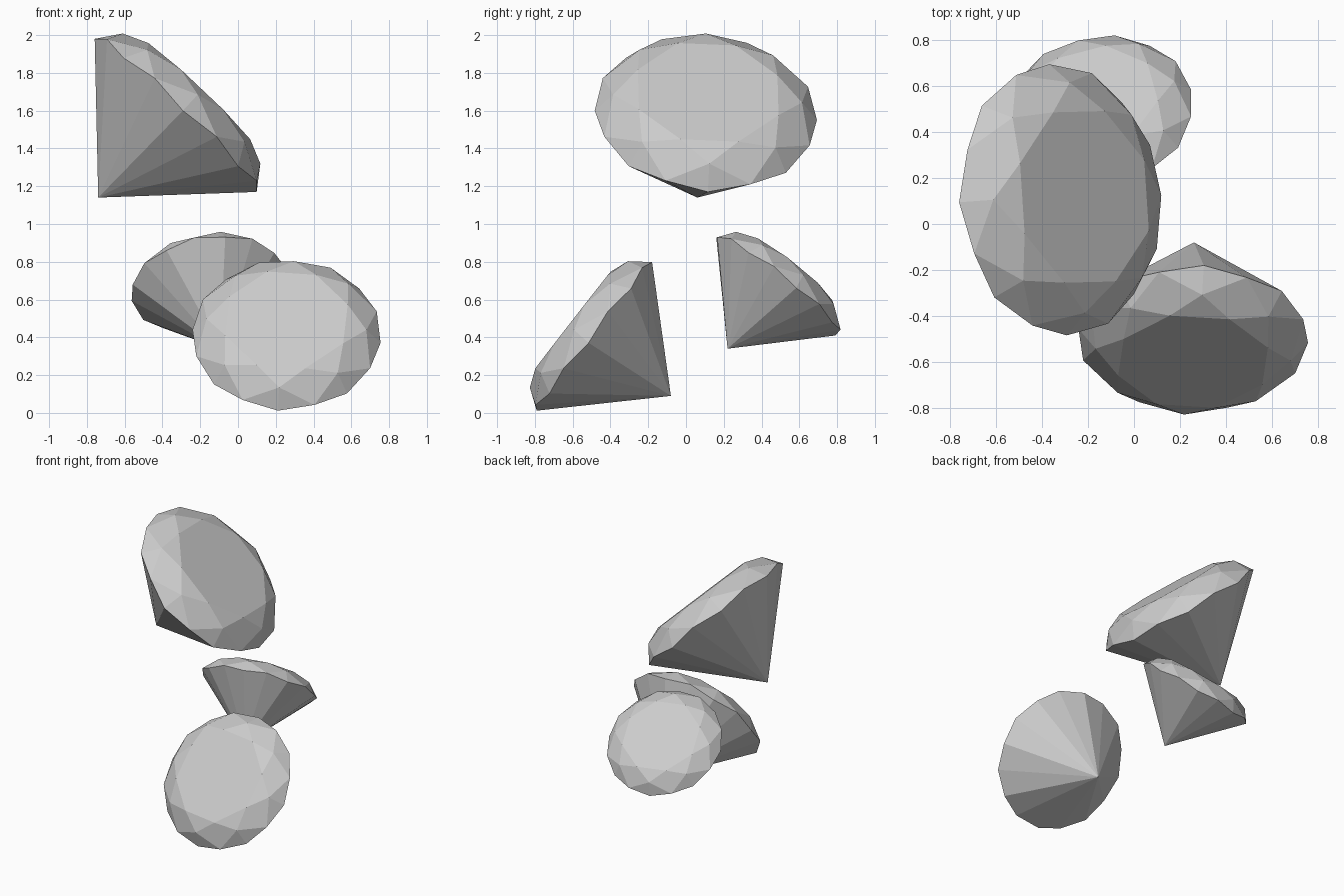
import bpy, bmesh
from math import cos, sin, radians
from mathutils import Vector, Matrix

if "Cube" in bpy.data.objects:
    bpy.data.objects.remove(bpy.data.objects["Cube"])


def ring(bm, count, start, radius, height):
    """Evenly spaced ring of vertices; start and step in degrees."""
    step = 360 / count
    return [bm.verts.new((radius * cos(radians(start + i * step)),
                          radius * sin(radians(start + i * step)), height))
            for i in range(count)]


def brilliant(name, centre, culet, radius, spin):
    """Round brilliant-cut gem; centre is the girdle centre, culet the tip."""
    centre, culet = Vector(centre), Vector(culet)
    axis = centre - culet
    bm = bmesh.new()
    table = ring(bm, 8, 0, 0.68, 0.285)
    mids = ring(bm, 8, 22.5, 0.85, 0.208)
    corners = ring(bm, 8, 0, 1.0, 0.045)
    lows = ring(bm, 8, 22.5, 1.0, 0.0)
    tip = bm.verts.new((0, 0, -axis.length / radius))

    bm.faces.new(table)
    for i in range(8):
        j = (i + 1) % 8
        # star, kite and the two upper girdle facets
        bm.faces.new((table[j], table[i], mids[i]))
        bm.faces.new((table[i], mids[i - 1], corners[i], mids[i]))
        bm.faces.new((mids[i], corners[i], lows[i]))
        bm.faces.new((mids[i], lows[i], corners[j]))
        # pavilion facets
        bm.faces.new((corners[i], tip, lows[i]))
        bm.faces.new((lows[i], tip, corners[j]))
    bmesh.ops.recalc_face_normals(bm, faces=bm.faces)

    mesh = bpy.data.meshes.new(name)
    bm.to_mesh(mesh)
    bm.free()
    gem = bpy.data.objects.new(name, mesh)
    bpy.context.collection.objects.link(gem)

    # Orient: local z along the axis, local y as upward as possible
    n = axis.normalized()
    v = (Vector((0, 0, 1)) - n * n.z).normalized()
    u = v.cross(n)
    frame = Matrix((u, v, n)).transposed().to_4x4()
    gem.matrix_world = (Matrix.Translation(centre) @ frame
                        @ Matrix.Rotation(radians(spin), 4, 'Z')
                        @ Matrix.Scale(radius, 4))
    return gem


# Large upper gem, medium front gem, small rear gem
brilliant("large_gem", (-0.33, 0.105, 1.575), (-0.74, 0.06, 1.14), 0.59, 64)
brilliant("medium_gem", (0.257, -0.485, 0.405), (0.26, -0.08, 0.09), 0.50, 62.5)
brilliant("small_gem", (-0.155, 0.478, 0.67), (-0.095, 0.22, 0.34), 0.416, 69.5)
